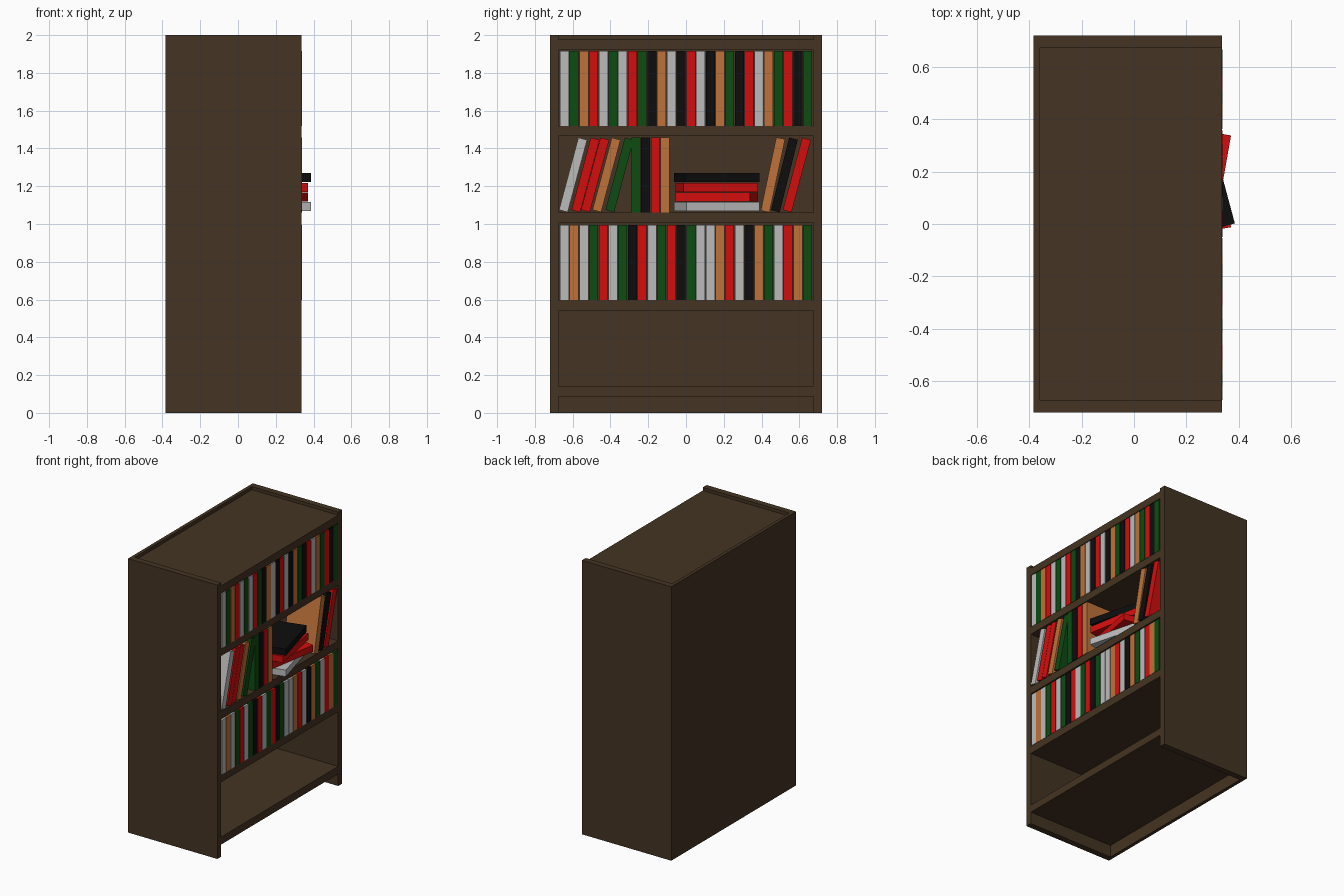
import bpy, math

if "Cube" in bpy.data.objects:
    bpy.data.objects.remove(bpy.data.objects["Cube"])


def material(name, rgb):
    m = bpy.data.materials.new(name)
    m.diffuse_color = (*rgb, 1)
    m.use_nodes = True
    m.node_tree.nodes["Principled BSDF"].inputs["Base Color"].default_value = m.diffuse_color
    return m


WOOD = material("dark_wood", (0.058, 0.034, 0.016))
BOOK = {
    "W": material("white_cover", (0.50, 0.50, 0.50)),
    "G": material("green_cover", (0.004, 0.07, 0.006)),
    "O": material("orange_cover", (0.52, 0.17, 0.042)),
    "R": material("red_cover", (0.65, 0.004, 0.004)),
    "B": material("black_cover", (0.004, 0.004, 0.004)),
}


def box(name, centre, size, mat, rot=(0, 0, 0)):
    bpy.ops.mesh.primitive_cube_add(size=1, location=centre,
                                    rotation=[math.radians(a) for a in rot])
    ob = bpy.context.object
    ob.name = name
    ob.scale = size
    ob.data.materials.append(mat)
    return ob


BACK, FRONT = -0.385, 0.337      # case opens toward +x
HALF, SIDE, BOARD = 0.72, 0.045, 0.055
INNER = HALF - SIDE
DEPTH, TALL, THICK = 0.25, 0.396, 0.0476
BOOK_X = FRONT + 0.002 - DEPTH / 2

# Case: two sides, back panel and five boards
for s, n in ((-1, "left"), (1, "right")):
    box(n + "_side", ((BACK + FRONT) / 2, s * (HALF - SIDE / 2), 1),
        (FRONT - BACK, SIDE, 2), WOOD)
box("back_panel", (BACK + 0.0125, 0, 1), (0.025, 2 * INNER, 2), WOOD)
tops = [0.143, 0.598, 1.060, 1.520, 1.977]
for i, z in enumerate(tops):
    box(f"shelf_{i}", ((BACK + 0.025 + FRONT) / 2, 0, z - BOARD / 2),
        (FRONT - BACK - 0.025, 2 * INNER, BOARD), WOOD)

# Full rows of upright books
rows = ((tops[1], "WOWGRWGBRWGRBGWWORWBOGWROG"),
        (tops[3], "WGORWGWRGBOWBRWBOGBRWOGRBG"))
for z, colours in rows:
    for i, c in enumerate(colours):
        box("upright_book", (BOOK_X, -0.644 + i * 0.0515, z + TALL / 2),
            (DEPTH, THICK, TALL), BOOK[c])

# Middle shelf: leaning and upright books as (colour, y, lean angle)
for c, y, lean in (("W", -0.598, 15), ("R", -0.532, 15), ("R", -0.481, 15),
                   ("O", -0.421, 15), ("G", -0.352, 15),
                   ("G", -0.265, 0), ("B", -0.214, 0), ("R", -0.162, 0),
                   ("O", -0.110, 0),
                   ("O", 0.460, 12), ("B", 0.521, 14), ("R", 0.587, 15)):
    box("middle_shelf_book", (BOOK_X, y, tops[2] + 0.2),
        (DEPTH, THICK, TALL), BOOK[c], (-lean, 0, 0))

# Stack of flat books, each turned a little
for i, (c, turn) in enumerate((("W", 15), ("R", -10), ("R", 10), ("B", 15))):
    box("stacked_book", (0.213, 0.163, 1.092 + i * 0.051),
        (DEPTH, 0.4, THICK), BOOK[c], (0, 0, turn))
